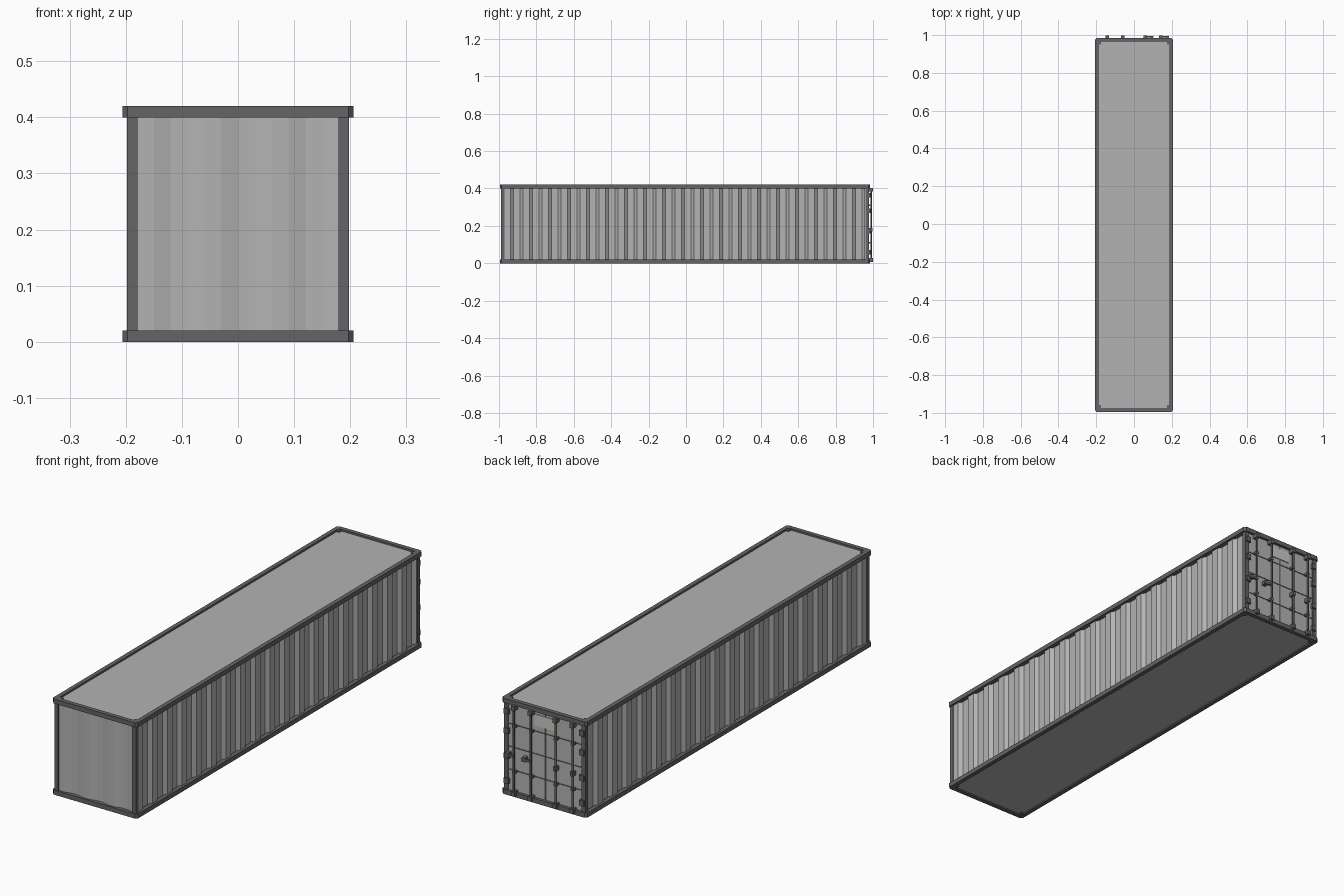
import bpy, bmesh
from math import pi

if "Cube" in bpy.data.objects:
    bpy.data.objects.remove(bpy.data.objects["Cube"])


def material(name, rgb):
    m = bpy.data.materials.new(name)
    m.diffuse_color = (*rgb, 1)
    m.use_nodes = True
    m.node_tree.nodes["Principled BSDF"].inputs["Base Color"].default_value = m.diffuse_color
    return m


DARK = material("dark_grey", (0.13, 0.13, 0.14))
LIGHT = material("light_grey", (0.45, 0.45, 0.45))
PALE = material("pale_plate", (0.6, 0.6, 0.55))


def finish(name, bm, mat):
    mesh = bpy.data.meshes.new(name)
    bm.normal_update()
    bm.to_mesh(mesh)
    bm.free()
    ob = bpy.data.objects.new(name, mesh)
    mesh.materials.append(mat)
    bpy.context.collection.objects.link(ob)
    return ob


def box(name, x, y, z, mat=DARK):
    """Box from (min, max) ranges."""
    bm = bmesh.new()
    bmesh.ops.create_cube(bm, size=1)
    for v in bm.verts:
        for i, r in enumerate((x, y, z)):
            v.co[i] = r[0] if v.co[i] < 0 else r[1]
    return finish(name, bm, mat)


def cbox(name, x, y, z, sx, sy, sz, mat=DARK):
    return box(name, (x - sx / 2, x + sx / 2), (y - sy / 2, y + sy / 2),
               (z - sz / 2, z + sz / 2), mat)


def rod(name, x, y, z0, z1, r):
    bpy.ops.mesh.primitive_cylinder_add(vertices=10, radius=r, depth=z1 - z0,
                                        location=(x, y, (z0 + z1) / 2))
    ob = bpy.context.object
    ob.name = name
    ob.data.materials.append(DARK)
    bpy.ops.object.shade_smooth_by_angle(angle=pi / 4)


def outline(hx, y0, y1, c):
    """Rectangle with chamfered corners."""
    return [(hx - c, y0), (hx, y0 + c), (hx, y1 - c), (hx - c, y1),
            (c - hx, y1), (-hx, y1 - c), (-hx, y0 + c), (c - hx, y0)]


def rail_ring(name, z0, z1):
    bm = bmesh.new()
    outer, inner = outline(0.206, -0.995, 0.985, 0.009), outline(0.187, -0.976, 0.966, 0.009)
    loops = [[bm.verts.new((x, y, z)) for x, y in pts]
             for pts, z in ((outer, z0), (outer, z1), (inner, z1), (inner, z0))]
    for k in range(4):
        a, b = loops[k], loops[(k + 1) % 4]
        for i in range(8):
            j = (i + 1) % 8
            bm.faces.new((a[i], a[j], b[j], b[i]))
    return finish(name, bm, DARK)


def corrugation(start, periods, flat, slope, depth):
    """Trapezoid wave as (along, inward) points."""
    pts, t = [(start, 0)], start
    for _ in range(periods):
        for step, d in ((flat, 0), (slope, depth), (flat, depth), (slope, 0)):
            t += step
            pts.append((t, d))
    return pts


def wall(name, pts):
    bm = bmesh.new()
    cols = [[bm.verts.new((x, y, z)) for z in (0.015, 0.405)] for x, y in pts]
    for a, b in zip(cols, cols[1:]):
        bm.faces.new((a[0], b[0], b[1], a[1]))
    return finish(name, bm, LIGHT)


# Frame rails, gussets and corner posts
rail_ring("bottom_rail", 0, 0.02)
rail_ring("top_rail", 0.4, 0.42)
for sx in (-1, 1):
    for y0, y1, end in ((-0.99, -0.971, "front"), (0.96, 0.979, "rear")):
        side = "left" if sx < 0 else "right"
        x = sorted((sx * 0.179, sx * 0.198))
        box(f"{end}_{side}_post", x, (y0, y1), (0.01, 0.41))
        gy = -0.968 if end == "front" else 0.958
        for gz in (0.009, 0.411):
            cbox(f"{end}_{side}_gusset", sx * 0.183, gy, gz, 0.018, 0.018, 0.014)

# Roof and floor
box("roof", (-0.19, 0.19), (-0.98, 0.97), (0.402, 0.412), LIGHT)
box("floor", (-0.19, 0.19), (-0.98, 0.97), (0.006, 0.016), LIGHT)

# Corrugated side and front walls
side = corrugation(-0.973, 19, 0.035, 0.0158, 0.013)
wall("right_wall", [(0.196 - d, y) for y, d in side])
wall("left_wall", [(d - 0.196, y) for y, d in reversed(side)])
wall("front_wall", [(x, -0.986 + d) for x, d in corrugation(-0.18, 3, 0.03, 0.03, 0.008)])

# Rear doors with horizontal ribs
FACE = 0.973
for sx, n in ((-1, "left"), (1, "right")):
    box(f"{n}_door", sorted((sx * 0.0015, sx * 0.18)), (0.962, FACE), (0.02, 0.4), LIGHT)
    for z in (0.11, 0.21, 0.31):
        cbox(f"{n}_door_rib", sx * 0.09, FACE, z, 0.174, 0.004, 0.004)
    # Hinges
    for z in (0.06, 0.17, 0.28, 0.365):
        cbox(f"{n}_hinge", sx * 0.183, 0.98, z, 0.022, 0.012, 0.024)
    # Locking bars with end cams and guides
    for bx in (0.06, 0.142):
        x = sx * bx
        rod(f"{n}_locking_bar", x, 0.99, 0.012, 0.402, 0.0045)
        for z in (0.018, 0.393):
            cbox(f"{n}_bar_cam", x, 0.986, z, 0.017, 0.026, 0.02)
        for z in (0.11, 0.31):
            cbox(f"{n}_bar_guide", x, 0.983, z, 0.013, 0.022, 0.01)

# Door handles and their catches
for x in (0.06, 0.142):
    cbox("door_handle", x + 0.02, 0.991, 0.18, 0.045, 0.009, 0.01)
    cbox("handle_catch", x + 0.032, 0.984, 0.18, 0.016, 0.024, 0.018)
    cbox("bar_latch", -x, 0.986, 0.18, 0.014, 0.024, 0.018)

# Marking plate
box("marking_plate", (-0.048, 0.05), (FACE, 0.977), (0.335, 0.385), PALE)
